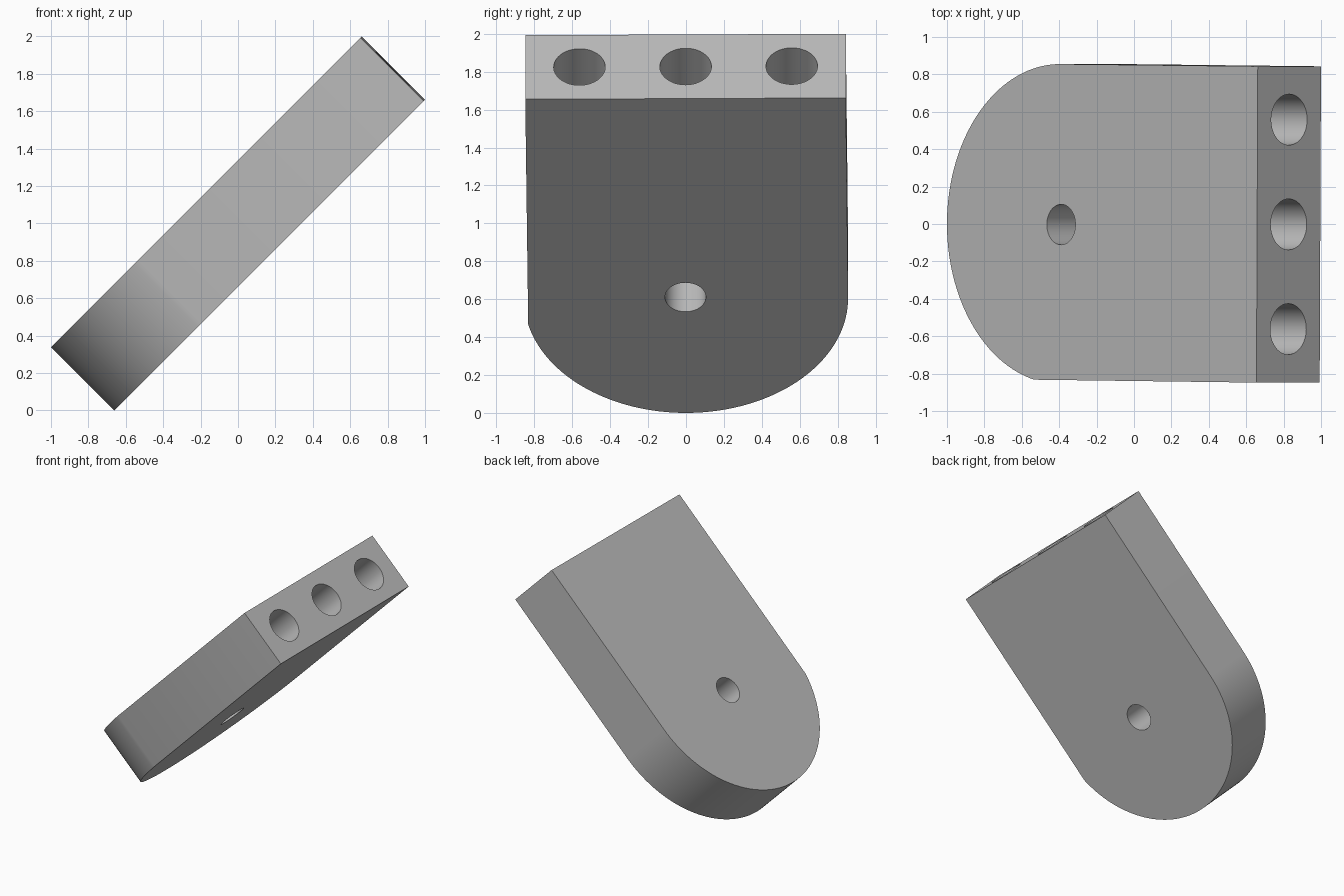
import bpy, bmesh, math
from mathutils import Matrix, Vector

cube = bpy.data.objects.get("Cube")
if cube:
    bpy.data.objects.remove(cube, do_unlink=True)

THICK, RADIUS, LENGTH = 0.478, 0.855, 2.35
END_DEPTH = 0.8

# Slab frame: local x runs up the slope, local z is the upper face normal
frame = Matrix.Translation((-1, 0, 0.338)) @ Matrix.Rotation(-math.pi / 4, 4, 'Y')

grey = bpy.data.materials.new("plain grey")
grey.use_nodes = True
colour = (0.5, 0.5, 0.5, 1)
grey.diffuse_color = colour
grey.node_tree.nodes["Principled BSDF"].inputs["Base Color"].default_value = colour


def make_object(name, bm):
    bmesh.ops.recalc_face_normals(bm, faces=bm.faces)
    mesh = bpy.data.meshes.new(name)
    bm.to_mesh(mesh)
    bm.free()
    mesh.materials.append(grey)
    obj = bpy.data.objects.new(name, mesh)
    bpy.context.collection.objects.link(obj)
    return obj


def drill(name, radius, depth, matrix):
    bm = bmesh.new()
    bmesh.ops.create_cone(bm, cap_ends=True, segments=64, radius1=radius,
                          radius2=radius, depth=depth, matrix=matrix)
    obj = make_object(name, bm)
    obj.hide_render = True
    return obj


# Plate: round nose with nearly parallel sides and a square end
start, stop, steps = math.radians(90.3), math.radians(256.8), 72
outline = [(LENGTH, 0.843)]
for i in range(steps + 1):
    a = start + (stop - start) * i / steps
    outline.append((RADIUS * (1 + math.cos(a)), RADIUS * math.sin(a)))
outline.append((LENGTH - 0.01, -0.848))

bm = bmesh.new()
face = bm.faces.new([bm.verts.new((x, y, -THICK)) for x, y in outline])
sweep = bmesh.ops.extrude_face_region(bm, geom=[face])
bmesh.ops.translate(bm, vec=(0, 0, THICK),
                    verts=[v for v in sweep["geom"] if isinstance(v, bmesh.types.BMVert)])
plate = make_object("drilled_plate", bm)

# Cross hole through the thickness, and three bores into the square end
cutters = [drill("cross_hole", 0.108, 1, Matrix.Translation((0.863, -0.003, -THICK / 2)))]
for y in (-0.562, -0.002, 0.558):
    place = Matrix.Translation((LENGTH, y, -THICK / 2)) @ Matrix.Rotation(math.pi / 2, 4, 'Y')
    cutters.append(drill("end_bore", 0.136, 2 * END_DEPTH, place))

bpy.context.view_layer.objects.active = plate
for cutter in cutters:
    mod = plate.modifiers.new(cutter.name, 'BOOLEAN')
    mod.operation, mod.solver, mod.object = 'DIFFERENCE', 'EXACT', cutter
    bpy.ops.object.modifier_apply(modifier=mod.name)
    bpy.data.objects.remove(cutter, do_unlink=True)

# Tilt into place, smooth the curved walls
plate.matrix_world = frame
for obj in bpy.context.selected_objects:
    obj.select_set(False)
plate.select_set(True)
bpy.ops.object.shade_smooth_by_angle(angle=math.radians(20))
